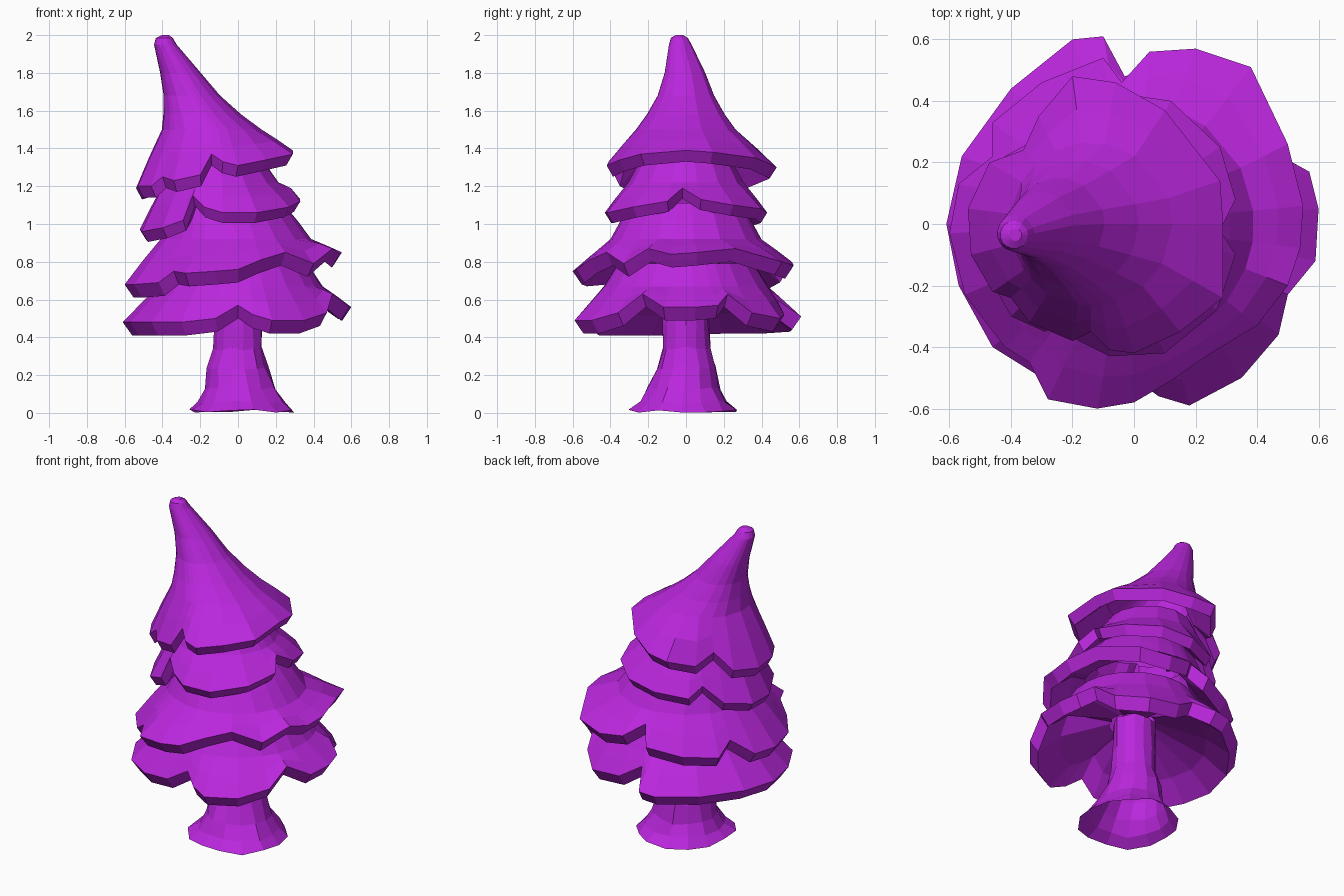
import bpy, bmesh, math, random

random.seed(4)
purple = bpy.data.materials.new("purple")
purple.diffuse_color = (0.49, 0.02, 0.72, 1)


def loft(name, rings, cap_end=False):
    """Skin a stack of equal-length rings, optionally closing the last one."""
    bm = bmesh.new()
    loops = [[bm.verts.new(p) for p in ring] for ring in rings]
    n = len(loops[0])
    for a, b in zip(loops, loops[1:]):
        for i in range(n):
            j = (i + 1) % n
            bm.faces.new((a[i], a[j], b[j], b[i]))
    if cap_end:
        bm.faces.new(loops[-1])
    bmesh.ops.recalc_face_normals(bm, faces=bm.faces)
    me = bpy.data.meshes.new(name)
    bm.to_mesh(me)
    bm.free()
    me.materials.append(purple)
    ob = bpy.data.objects.new(name, me)
    bpy.context.collection.objects.link(ob)
    return ob


def tier(name, rim, sections, lip=0.07, inner=0.55, cap_end=False):
    """Skirt of branches: lobed rim, thick lip, hollow underside, body sections (z, cx, cy, r)."""
    z0, cx, cy, _ = sections[0]
    angles = [math.atan2(y - cy, x - cx) for x, y, _ in rim]

    def scaled(f, zf):
        return [(cx + (x - cx) * f, cy + (y - cy) * f, zf(z)) for x, y, z in rim]

    body = [[(sx + r * math.cos(a), sy + r * math.sin(a), z) for a in angles]
            for z, sx, sy, r in sections]
    mid = [tuple(u + (v - u) * k for u, v, k in zip(p, q, (.5, .5, .52)))
           for p, q in zip(rim, body[0])]
    under = [scaled(inner, lambda z: z0 - .02), scaled(0.7, lambda z: z + 0.035),
             scaled(0.92, lambda z: z - lip)]
    return loft(name, under + [rim, mid] + body, cap_end)


# Lowest tier
rim_1 = [(.6, .05, .56), (.59, -.12, .56), (.5, -.23, .63), (.47, -.36, .53), (.35, -.5, .49),
         (.18, -.59, .49), (.08, -.56, .52), (0, -.5, .57), (-.12, -.53, .5), (-.3, -.5, .48),
         (-.46, -.4, .48), (-.57, -.2, .48), (-.61, 0, .48), (-.56, .22, .49), (-.4, .44, .49),
         (-.2, .6, .5), (-.1, .61, .51), (-.03, .48, .6), (.1, .52, .52), (.3, .5, .5),
         (.44, .35, .53), (.48, .22, .63), (.57, .17, .57)]
tier("lowest_branches", rim_1, [(.67, .015, 0, .435), (.79, .01, 0, .36)], inner=.22)

# Second tier
rim_2 = [(.55, .06, .85), (.54, -.08, .84), (.5, -.2, .87), (.4, -.33, .79), (.25, -.42, .85),
         (.12, -.51, .81), (0, -.58, .76), (-.12, -.6, .75), (-.28, -.57, .74), (-.34, -.45, .75),
         (-.42, -.4, .69), (-.55, -.23, .68), (-.6, -.03, .68), (-.57, .13, .69),
         (-.46, .22, .78), (-.46, .33, .71), (-.3, .46, .72), (-.1, .54, .76),
         (-.04, .46, .86), (.05, .56, .8), (.2, .57, .78), (.38, .51, .8), (.5, .26, .87)]
tier("second_branches", rim_2, [(.92, -.01, 0, .4), (1.02, -.03, 0, .345), (1.11, -.05, 0, .29)])

# Third tier
rim_3 = [(.28, -.02, 1.19), (.33, -.1, 1.12), (.27, -.28, 1.09), (.1, -.42, 1.06),
         (-.08, -.43, 1.06), (-.18, -.38, 1.09), (-.24, -.33, 1.15), (-.29, -.35, 1.02),
         (-.4, -.3, .98), (-.51, -.1, .96), (-.52, .08, .97), (-.42, .22, 1.0),
         (-.31, .28, 1.1), (-.27, .36, 1.04), (-.08, .43, 1.06), (.12, .4, 1.08),
         (.28, .25, 1.1), (.33, .08, 1.13)]
tier("third_branches", rim_3, [(1.22, -.09, 0, .305), (1.34, -.11, 0, .24)], lip=.055)

# Leaning pointed top
rim_4 = [(.29, 0, 1.39), (.29, -.24, 1.37), (.15, -.35, 1.34), (0, -.42, 1.31),
         (-.08, -.41, 1.33), (-.14, -.35, 1.37), (-.2, -.38, 1.26), (-.34, -.32, 1.23),
         (-.4, -.24, 1.25), (-.46, -.22, 1.2), (-.53, -.1, 1.2), (-.54, .05, 1.19),
         (-.47, .2, 1.21), (-.36, .24, 1.31), (-.31, .35, 1.25), (-.2, .48, 1.3),
         (-.06, .46, 1.31), (.1, .37, 1.35), (.28, .14, 1.38)]
tier("leaning_top", rim_4,
     [(1.5, -.14, 0, .265), (1.58, -.19, 0, .207), (1.68, -.245, 0, .15), (1.8, -.305, -.005, .108),
      (1.95, -.385, -.03, .06), (1.985, -.39, -.035, .045), (2.0, -.385, -.035, .02)],
     lip=.06, cap_end=True)

# Hollow trunk with flared, slightly uneven roots
SIDES = 14
trunk = []
for z, cx, cy, r in [(.01, .02, -.02, .285), (.06, .02, -.02, .232), (.13, .01, -.01, .19),
                     (.24, 0, 0, .162), (.34, 0, 0, .128), (.46, 0, 0, .122), (.66, 0, 0, .12)]:
    ring = []
    for i in range(SIDES):
        a = math.tau * i / SIDES
        rr = r * (1 + random.uniform(-.05, .05))
        dz = random.uniform(-.01, .01)
        ring.append((cx + rr * math.cos(a), cy + rr * math.sin(a), max(0, z + dz)))
    trunk.append(ring)
loft("trunk", trunk)
